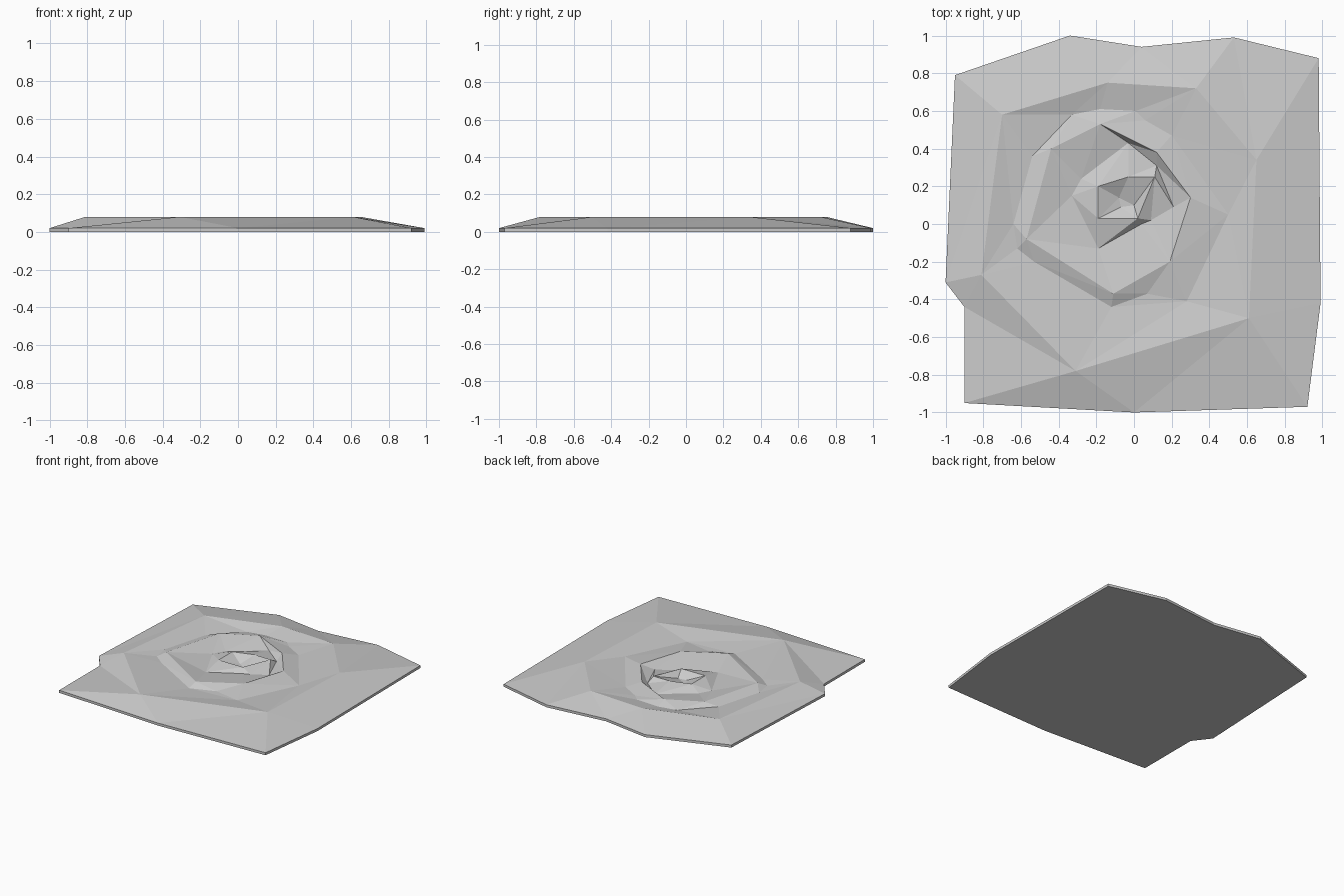
import bpy
import bmesh
from mathutils import Vector
from mathutils.geometry import delaunay_2d_cdt

cube = bpy.data.objects.get("Cube")
if cube:
    bpy.data.objects.remove(cube, do_unlink=True)

UNIT = 0.01  # contours are written in hundredths


def make_material(name, colour):
    material = bpy.data.materials.new(name)
    material.use_nodes = True
    material.diffuse_color = colour
    shader = material.node_tree.nodes["Principled BSDF"]
    shader.inputs["Base Color"].default_value = colour
    return material


def add_contour(points, edges, height, outline):
    """Append a closed contour at one height to the shared point list."""
    first = len(points)
    count = len(outline)
    for index, (x, y) in enumerate(outline):
        points.append(Vector((x, y, height)) * UNIT)
        edges.append((first + index, first + (index + 1) % count))


def triangulate_contours(contours):
    """Span the nested contours with flat facets, keeping every crease."""
    points, edges = [], []
    for height, outline in contours:
        add_contour(points, edges, height, outline)
    flat_points = [point.to_2d() for point in points]
    result = delaunay_2d_cdt(flat_points, edges, [], 1, 1e-5)
    verts, faces, sources = result[0], result[2], result[3]
    corners = []
    for vert, source in zip(verts, sources):
        height = points[source[0]].z if source else 0.05
        corners.append(Vector((vert.x, vert.y, height)))
    return corners, faces


def close_underside(mesh):
    """Drop the open rim to the ground and cap it."""
    rim = [edge for edge in mesh.edges if edge.is_boundary]
    wall = bmesh.ops.extrude_edge_only(mesh, edges=rim)["geom"]
    for item in wall:
        if isinstance(item, bmesh.types.BMVert):
            item.co.z = 0
    lower = [item for item in wall
             if isinstance(item, bmesh.types.BMEdge) and item.is_boundary]
    bmesh.ops.contextual_create(mesh, geom=lower)
    bmesh.ops.recalc_face_normals(mesh, faces=mesh.faces)


# Irregular edge of the tile
tile_rim = [(-95, 79), (-34, 100), (4, 94), (53, 99), (98, 88), (99, -42),
            (92, -97), (0, -100), (-90, -95), (-90, -44), (-100, -31)]

# Crest of the outer petals
outer_crest = [(-70, 58), (-14, 75), (33, 72), (65, 34), (61, -50),
               (-31, -78), (-81, -27)]

# Groove between outer and middle petals
outer_groove = [(-33, 58), (-54, 36), (-64, 0), (-62, -13), (-53, -20),
                (-12, -44), (7, -37), (28, -41), (50, 5), (20, 47),
                (6, 55), (1, 60), (-18, 61)]

# Crest of the middle petals
middle_crest = [(-57, -8), (-44, 40), (-18, 53), (12, 38), (30, 14),
                (19, -20), (-11, -37)]

# Groove around the bud
inner_groove = [(-28, 24), (-3, 43), (12, 31), (21, 9), (9, 2), (4, 0),
                (-19, -13), (-33, 15)]

# Crest of the bud and the hollow in its middle
bud_crest = [(-19, 20), (-3, 25), (11, 25), (2, 3), (-19, 3)]
bud_hollow = [(-8, 14), (0, 10), (-7, 9)]

contours = [
    (2, tile_rim),
    (8, outer_crest),
    (5, outer_groove),
    (7.8, middle_crest),
    (4, inner_groove),
    (7.5, bud_crest),
    (3, bud_hollow),
]

# Faceted rose relief as one closed tile
corners, faces = triangulate_contours(contours)
mesh = bmesh.new()
verts = [mesh.verts.new(corner) for corner in corners]
for face in faces:
    mesh.faces.new([verts[index] for index in face])
close_underside(mesh)

data = bpy.data.meshes.new("rose_tile")
mesh.to_mesh(data)
mesh.free()
data.materials.append(make_material("plain grey", (0.6, 0.6, 0.6, 1)))
tile = bpy.data.objects.new("rose_tile", data)
bpy.context.scene.collection.objects.link(tile)
